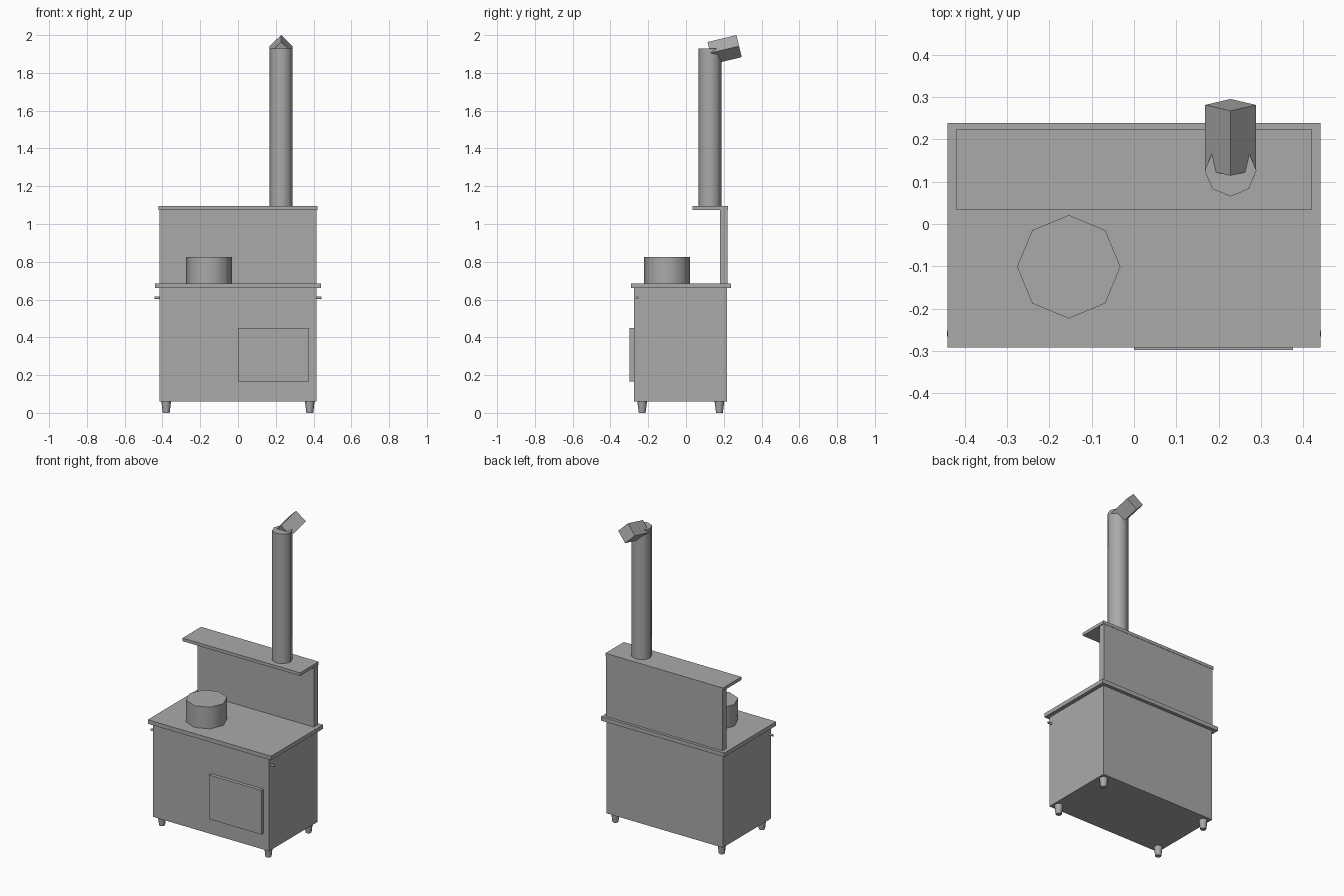
import bpy, math
from mathutils import Matrix, Vector

if "Cube" in bpy.data.objects:
    bpy.data.objects.remove(bpy.data.objects["Cube"])

iron = bpy.data.materials.new("grey_iron")
iron.diffuse_color = (0.4, 0.4, 0.4, 1)
iron.use_nodes = True
iron.node_tree.nodes["Principled BSDF"].inputs["Base Color"].default_value = iron.diffuse_color


def box(name, lo, hi):
    """Box between two opposite corners."""
    lo, hi = Vector(lo), Vector(hi)
    bpy.ops.mesh.primitive_cube_add(size=1)
    ob = bpy.context.object
    ob.data.transform(Matrix.Translation((lo + hi) / 2) @ Matrix.Diagonal((*(hi - lo), 1)))
    ob.name = name
    ob.data.materials.append(iron)
    return ob


def prism(name, start, end, r1, r2, sides, smooth=True):
    """Round or faceted bar from start to end, with a vertex along each axis."""
    start, end = Vector(start), Vector(end)
    axis = end - start
    bpy.ops.mesh.primitive_cone_add(vertices=sides, radius1=r1, radius2=r2, depth=axis.length)
    ob = bpy.context.object
    turn = axis.to_track_quat('Z', 'Y').to_matrix().to_4x4()
    ob.data.transform(Matrix.Translation((start + end) / 2) @ turn)
    ob.name = name
    ob.data.materials.append(iron)
    if smooth:
        bpy.ops.object.shade_smooth_by_angle(angle=math.radians(50))
    return ob


# Stove body with overhanging cooking top and oven door
box("stove_body", (-0.415, -0.276, 0.06), (0.415, 0.217, 0.662))
box("cooking_top", (-0.44, -0.292, 0.66), (0.44, 0.239, 0.686))
box("oven_door", (0.0, -0.298, 0.165), (0.375, -0.27, 0.45))

# Back panel and warming shelf
box("back_panel", (-0.415, 0.181, 0.68), (0.415, 0.221, 1.076))
box("warming_shelf", (-0.42, 0.034, 1.074), (0.42, 0.223, 1.094))

# Tapered feet
for side, x in (("left", -0.38), ("right", 0.38)):
    for end, y in (("front", -0.232), ("back", 0.177)):
        prism(f"{end}_{side}_leg", (x, y, 0), (x, y, 0.063), 0.018, 0.026, 8)

# Rail whose ends poke out of both sides
prism("side_rail", (-0.441, -0.258, 0.61), (0.441, -0.258, 0.61), 0.007, 0.007, 8)

# Cooking pot
prism("cooking_pot", (-0.154, -0.101, 0.68), (-0.154, -0.101, 0.826), 0.122, 0.122, 8)

# Stove pipe and its tilted square outlet
prism("stove_pipe", (0.228, 0.126, 1.09), (0.228, 0.126, 1.93), 0.061, 0.061, 8)
prism("pipe_outlet", (0.228, 0.128, 1.905), (0.228, 0.281, 1.942), 0.06, 0.06, 4, smooth=False)
